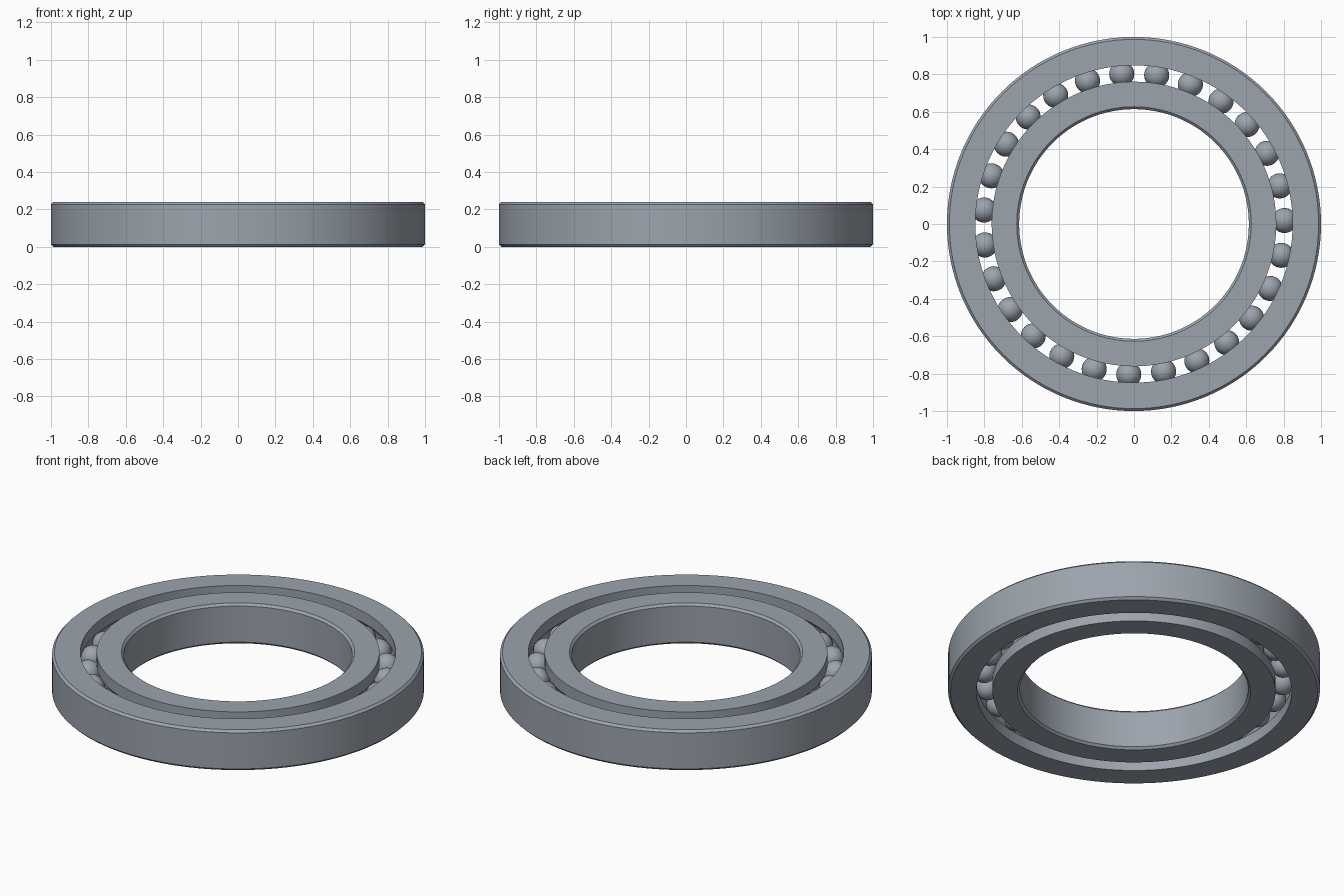
import bpy, bmesh
from math import sin, cos, radians, tau, asin, sqrt

cube = bpy.data.objects.get("Cube")
if cube:
    bpy.data.objects.remove(cube, do_unlink=True)

HEIGHT, CHAMFER = 0.24, 0.013
MID = HEIGHT / 2
PITCH, BALL_R, BALLS = 0.805, 0.067, 27
SEGMENTS = 128

steel = bpy.data.materials.new("steel grey")
steel.use_nodes = True
colour = (0.33, 0.37, 0.42, 1)
steel.diffuse_color = colour
steel.node_tree.nodes["Principled BSDF"].inputs["Base Color"].default_value = colour


def add_object(name, bm):
    bmesh.ops.recalc_face_normals(bm, faces=bm.faces)
    mesh = bpy.data.meshes.new(name)
    bm.to_mesh(mesh)
    bm.free()
    mesh.materials.append(steel)
    obj = bpy.data.objects.new(name, mesh)
    bpy.context.collection.objects.link(obj)
    bpy.ops.object.select_all(action="DESELECT")
    obj.select_set(True)
    bpy.context.view_layer.objects.active = obj
    bpy.ops.object.shade_smooth_by_angle(angle=radians(30))
    return obj


def race_profile(plain, grooved):
    """Chamfered plain wall on one side, ball groove on the other."""
    inward = CHAMFER if grooved > plain else -CHAMFER
    points = [(plain + inward, 0), (plain, CHAMFER),
              (plain, HEIGHT - CHAMFER), (plain + inward, HEIGHT),
              (grooved, HEIGHT)]
    # Arc of the raceway, from the upper lip to the lower lip
    side = 1 if grooved > PITCH else -1
    radius = BALL_R + 0.001
    half = sqrt(radius ** 2 - (grooved - PITCH) ** 2)
    limit = asin(half / radius)
    for i in range(13):
        a = limit * (1 - i / 6)
        points.append((PITCH + side * radius * cos(a), MID + radius * sin(a)))
    points.append((grooved, 0))
    return points


def lathe(name, profile):
    bm = bmesh.new()
    rings = []
    for s in range(SEGMENTS):
        a = tau * s / SEGMENTS
        rings.append([bm.verts.new((r * cos(a), r * sin(a), z)) for r, z in profile])
    for s, ring in enumerate(rings):
        following = rings[(s + 1) % SEGMENTS]
        for i in range(len(profile)):
            j = (i + 1) % len(profile)
            bm.faces.new((ring[i], following[i], following[j], ring[j]))
    return add_object(name, bm)


# Outer and inner races
lathe("outer_race", race_profile(1.0, 0.848))
lathe("inner_race", race_profile(0.614, 0.761))

# Balls share one mesh
bm = bmesh.new()
bmesh.ops.create_uvsphere(bm, u_segments=32, v_segments=16, radius=BALL_R)
first = add_object("ball_01", bm)
for i in range(BALLS):
    ball = first
    if i:
        ball = bpy.data.objects.new(f"ball_{i + 1:02d}", first.data)
        bpy.context.collection.objects.link(ball)
    a = tau * (i + 0.1) / BALLS
    ball.location = (PITCH * cos(a), PITCH * sin(a), MID)
